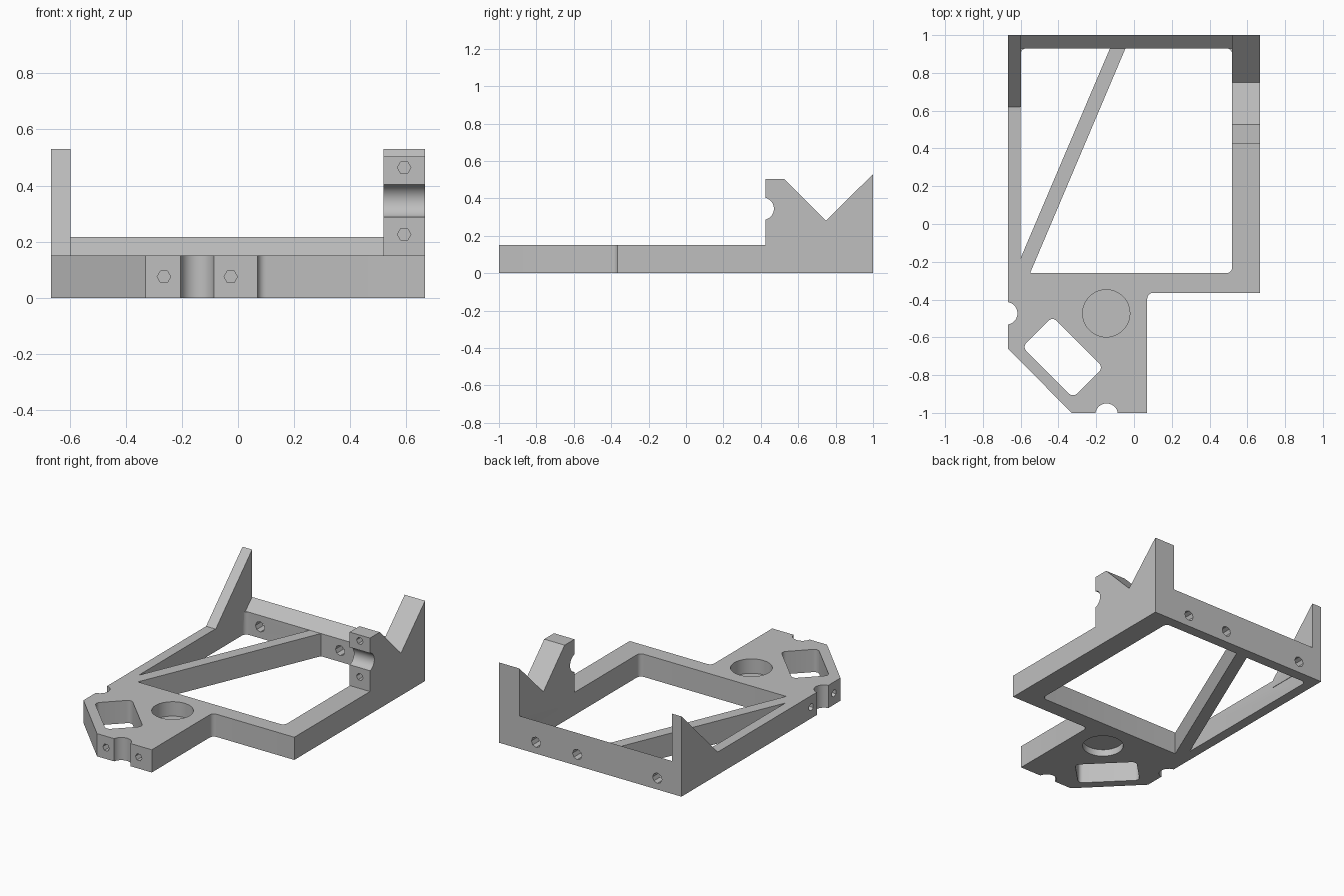
import bpy, bmesh, math
from mathutils import Matrix, Vector

if "Cube" in bpy.data.objects:
    bpy.data.objects.remove(bpy.data.objects["Cube"], do_unlink=True)

grey = bpy.data.materials.new("plain_grey")
grey.use_nodes = True
colour = (0.52, 0.52, 0.52, 1)
grey.diffuse_color = colour
grey.node_tree.nodes["Principled BSDF"].inputs["Base Color"].default_value = colour

W, T = 0.667, 0.15          # half width, plate thickness


def finish(name, bm):
    bmesh.ops.recalc_face_normals(bm, faces=bm.faces)
    mesh = bpy.data.meshes.new(name)
    bm.to_mesh(mesh)
    bm.free()
    mesh.materials.append(grey)
    ob = bpy.data.objects.new(name, mesh)
    bpy.context.collection.objects.link(ob)
    return ob


def prism(name, points, axis, lo, hi, rounded=(), radius=0.03):
    """Extrude a profile along z (points are x, y) or x (points are y, z)."""
    place = (lambda a, b: (a, b, lo)) if axis == "z" else (lambda a, b: (lo, a, b))
    step = Vector((0, 0, hi - lo) if axis == "z" else (hi - lo, 0, 0))
    bm = bmesh.new()
    base = [bm.verts.new(place(*p)) for p in points]
    face = bm.faces.new(base)
    ext = bmesh.ops.extrude_face_region(bm, geom=[face], use_keep_orig=True)
    top = [g for g in ext["geom"] if isinstance(g, bmesh.types.BMVert)]
    bmesh.ops.translate(bm, verts=top, vec=step)
    bmesh.ops.recalc_face_normals(bm, faces=bm.faces)
    corners = [e for i in rounded for e in base[i].link_edges
               if abs((e.verts[0].co - e.verts[1].co).normalized().dot(step.normalized())) > 0.99]
    if corners:
        bmesh.ops.bevel(bm, geom=corners, offset=radius, segments=5, profile=0.5, affect="EDGES")
    return finish(name, bm)


def rod(name, centre, axis, radius, length, sides=40):
    turn = {"x": Matrix.Rotation(math.pi / 2, 4, "Y"),
            "y": Matrix.Rotation(math.pi / 2, 4, "X"),
            "z": Matrix()}[axis]
    bm = bmesh.new()
    bmesh.ops.create_cone(bm, cap_ends=True, segments=sides, radius1=radius, radius2=radius,
                          depth=length, matrix=Matrix.Translation(centre) @ turn)
    if axis != "z" and sides == 6:      # points of the hexagon lie sideways
        spin = Matrix.Rotation(math.pi / 2, 3, axis.upper()) if axis == "x" else Matrix.Rotation(math.pi / 6, 3, "Y")
        c = Vector(centre)
        if axis == "y" and max(v.co.x for v in bm.verts) - c.x > radius * 0.95:
            spin = Matrix.Identity(3)
        bmesh.ops.rotate(bm, cent=c, matrix=spin, verts=bm.verts)
    return finish(name, bm)


def combine(target, tool, operation):
    mod = target.modifiers.new(tool.name, "BOOLEAN")
    mod.operation, mod.solver, mod.object = operation, "EXACT", tool
    tool.hide_render = True
    with bpy.context.temp_override(object=target, active_object=target):
        bpy.ops.object.modifier_apply(modifier=mod.name)
    bpy.data.objects.remove(tool, do_unlink=True)


# Base plate with stepped nose
frame = prism("mount_frame", [(-W, 1), (W, 1), (W, -0.365), (0.07, -0.365), (0.07, -1),
                              (-0.33, -1), (-W, -0.66)], "z", 0, T, rounded=[3])

# Windows either side of the diagonal strut
combine(frame, prism("small_window", [(-0.6, -0.18), (-0.127, 0.93), (-0.6, 0.93)],
                     "z", -0.1, 0.3, rounded=[2]), "DIFFERENCE")
combine(frame, prism("large_window", [(-0.55, -0.26), (0.52, -0.26), (0.52, 0.93), (-0.045, 0.93)],
                     "z", -0.1, 0.3, rounded=[1, 2]), "DIFFERENCE")

# Slanted rectangular slot in the nose
u, v = Vector((1, -1)).normalized() * 0.19, Vector((1, 1)).normalized() * 0.113
c = Vector((-0.377, -0.705))
combine(frame, prism("slot", [c + u + v, c + u - v, c - u - v, c - u + v],
                     "z", -0.1, 0.3, rounded=range(4)), "DIFFERENCE")

# Round recess with a thin web left between its two sides
for lo, hi in ((0.055, 0.3), (-0.1, 0.045)):
    combine(frame, rod("recess", (-0.147, -0.473, (lo + hi) / 2), "z", 0.125, hi - lo, 48),
            "DIFFERENCE")

# Raised sloping parts: back wall, left arm, right post
combine(frame, prism("back_wall", [(0.93, 0.1), (1, 0.1), (1, 0.217), (0.93, T)],
                     "x", -W, W), "UNION")
combine(frame, prism("side_arm", [(0.62, 0.1), (1, 0.1), (1, 0.53), (0.62, T)],
                     "x", -W, -0.597), "UNION")
combine(frame, prism("notched_post", [(0.425, 0.1), (1, 0.1), (1, 0.53), (0.748, 0.28),
                                      (0.527, 0.503), (0.425, 0.503)], "x", 0.518, W), "UNION")

# Rod grooves, each with a pair of hexagonal screw holes
GROOVE, HOLE, GAP = 0.06, 0.024, 0.119
combine(frame, rod("front_groove", (-0.145, -1.01, 0.075), "z", GROOVE, 0.5), "DIFFERENCE")
combine(frame, rod("side_groove", (-W - 0.01, -0.473, 0.075), "z", GROOVE, 0.5), "DIFFERENCE")
combine(frame, rod("post_groove", (0.6, 0.41, 0.345), "x", GROOVE, 0.5), "DIFFERENCE")
for s in (-1, 1):
    for centre, axis in (((-0.145 + s * GAP, -1, 0.075), "y"),
                         ((-W, -0.473 + s * GAP, 0.075), "x"),
                         ((0.592, 0.425, 0.345 + s * GAP), "y")):
        combine(frame, rod("screw_hole", centre, axis, HOLE, 0.2, 6), "DIFFERENCE")

# Through holes in the back wall
for x in (-0.49, 0.095, 0.396):
    combine(frame, rod("bolt_hole", (x, 0.97, 0.075), "y", 0.034, 0.3, 8), "DIFFERENCE")

# Smooth the curved walls, keep hard edges
for ob in bpy.context.selected_objects:
    ob.select_set(False)
frame.select_set(True)
bpy.context.view_layer.objects.active = frame
bpy.ops.object.shade_smooth_by_angle(angle=math.radians(30))
